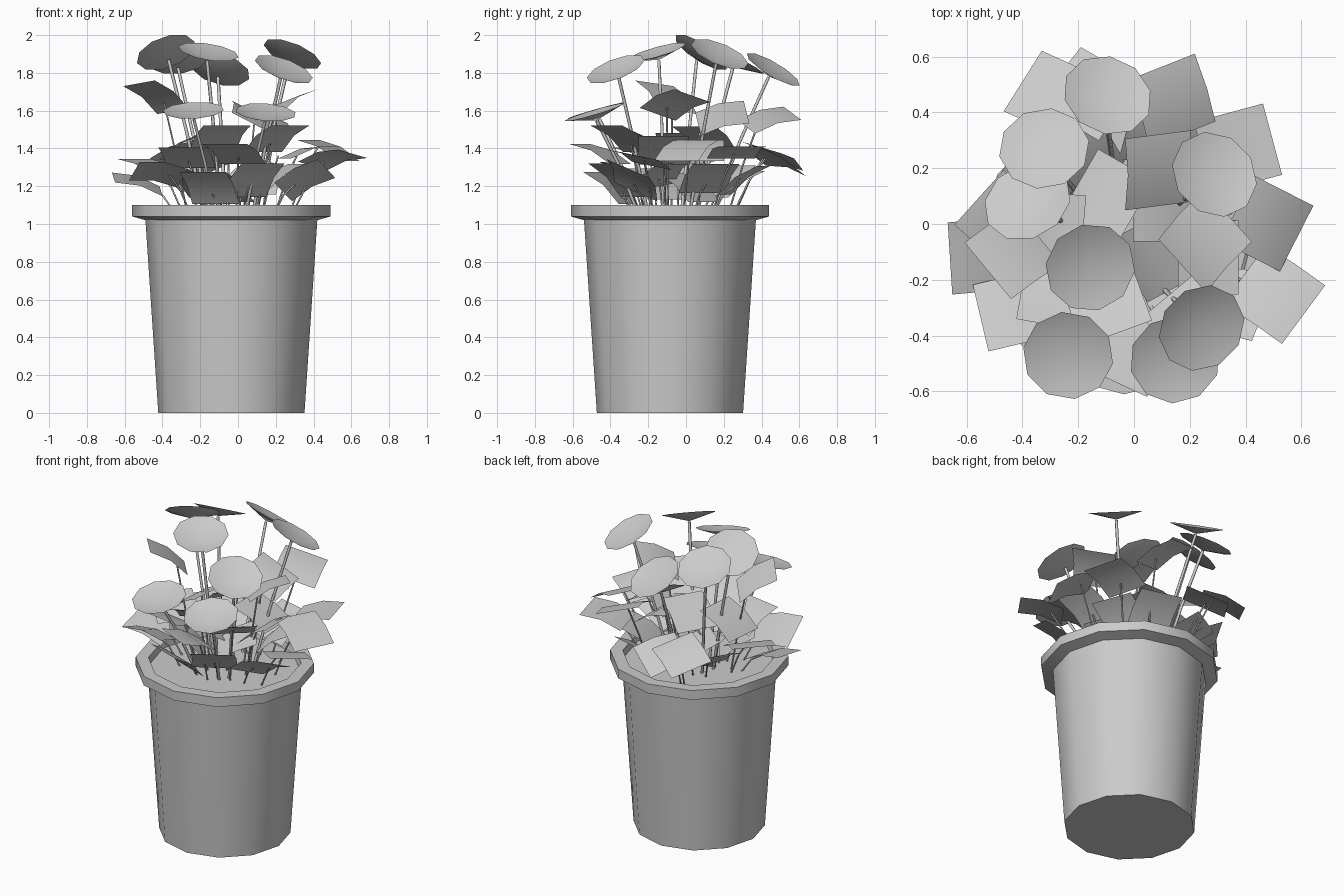
import bpy
import bmesh
import math
from mathutils import Matrix, Vector

cube = bpy.data.objects.get("Cube")
if cube:
    bpy.data.objects.remove(cube)

SOIL = 1.06
POT_CENTRE = Vector((-0.035, -0.085, 0))

grey = bpy.data.materials.new("plain_grey")
grey.use_nodes = True
grey.diffuse_color = (0.6, 0.6, 0.6, 1)
grey.node_tree.nodes["Principled BSDF"].inputs["Base Color"].default_value = grey.diffuse_color


def add_object(name, bm):
    """Turn a bmesh into a smooth shaded object that keeps its sharp edges."""
    mesh = bpy.data.meshes.new(name)
    bm.to_mesh(mesh)
    bm.free()
    mesh.materials.append(grey)
    obj = bpy.data.objects.new(name, mesh)
    bpy.context.collection.objects.link(obj)
    bpy.ops.object.select_all(action="DESELECT")
    obj.select_set(True)
    bpy.context.view_layer.objects.active = obj
    bpy.ops.object.shade_smooth_by_angle(angle=math.radians(35))


def lathe(name, profile, sides):
    """Spin a radius and height profile around the pot axis."""
    bm = bmesh.new()
    verts = [bm.verts.new((r, 0, z)) for r, z in profile]
    edges = [bm.edges.new(pair) for pair in zip(verts, verts[1:])]
    bmesh.ops.spin(bm, geom=verts + edges, axis=(0, 0, 1), cent=(0, 0, 0),
                   angle=math.tau, steps=sides, use_merge=True)
    bmesh.ops.remove_doubles(bm, verts=bm.verts, dist=0.0005)
    bmesh.ops.recalc_face_normals(bm, faces=bm.faces)
    bmesh.ops.translate(bm, verts=bm.verts, vec=POT_CENTRE)
    add_object(name, bm)


def placed(position, yaw, tilt, roll=0):
    """Frame whose x axis points along yaw and rises by tilt; roll lifts its y side."""
    return (Matrix.Translation(position)
            @ Matrix.Rotation(math.radians(yaw), 4, "Z")
            @ Matrix.Rotation(math.radians(-tilt), 4, "Y")
            @ Matrix.Rotation(math.radians(roll), 4, "X"))


def add_stems(name, paths, radius):
    """Thin tubes that follow bent paths."""
    curve = bpy.data.curves.new(name, "CURVE")
    curve.dimensions = "3D"
    curve.bevel_depth = radius
    curve.bevel_resolution = 1
    for path in paths:
        spline = curve.splines.new("POLY")
        spline.points.add(len(path) - 1)
        for point, co in zip(spline.points, path):
            point.co = (*co, 1)
    curve.materials.append(grey)
    obj = bpy.data.objects.new(name, curve)
    bpy.context.collection.objects.link(obj)


def stem_path(end, pull):
    """Path from the soil, near the pot axis, out to the given end."""
    base = POT_CENTRE.lerp(Vector((end.x, end.y, 0)), pull)
    base.z = SOIL - 0.02
    return [base, base.lerp(end, 0.5) + Vector((0, 0, 0.03)), end]


def add_leaves(name, spots):
    """Square, slightly arched blades, each on a thin stalk."""
    bm = bmesh.new()
    stalks = []
    for x, y, z, yaw, rise, roll in spots:
        frame = placed((x, y, z), yaw, rise, roll)
        leaf = bmesh.ops.create_grid(bm, x_segments=2, y_segments=1, size=0.132)["verts"]
        for vert in leaf:
            vert.co.z = 0.01 - 1.2 * vert.co.x ** 2
        bmesh.ops.transform(bm, verts=leaf, matrix=frame)
        stalks.append(stem_path(frame @ Vector((-0.06, 0, -0.005)), 0.65))
    add_object(name, bm)
    add_stems(name + "_stalks", stalks, 0.005)


# Pot with lipped rim, and the soil inside it
lathe("pot", [(0, 0), (0.387, 0), (0.455, 1.02), (0.525, 1.04), (0.525, 1.1),
              (0.45, 1.1), (0.435, SOIL - 0.03)], 12)
lathe("soil", [(0.44, SOIL), (0, SOIL)], 12)

# Flowers: x, y, z, direction they face, lean
flowers = [
    (-0.10, 0.45, 1.8, 65, 33), (-0.32, 0.26, 1.85, 100, 28),
    (-0.375, 0.07, 1.89, 120, 36), (-0.16, -0.15, 1.89, -60, 18),
    (-0.235, -0.465, 1.58, -100, 16), (0.145, -0.48, 1.57, -75, 17),
    (0.235, -0.365, 1.8, -45, 28), (0.28, 0.17, 1.88, 45, 30),
]
bm = bmesh.new()
flower_stems = []
for x, y, z, yaw, lean in flowers:
    frame = placed((x, y, z), yaw, -lean)
    # Shallow open cone whose point meets the stem
    bmesh.ops.create_cone(bm, cap_ends=False, segments=10, radius1=0, radius2=0.163,
                          depth=0.045, matrix=frame)
    flower_stems.append(stem_path(frame @ Vector((0, 0, -0.026)), 0.42))
bmesh.ops.remove_doubles(bm, verts=bm.verts, dist=0.0005)
add_object("flower_heads", bm)
add_stems("flower_stems", flower_stems, 0.009)

# Leaves: x, y, z, direction they point, rise, roll
add_leaves("outer_leaves", [
    (0.14, 0.44, 1.56, 107, 16, 16), (0.37, 0.27, 1.39, 15, 14, 0),
    (0.48, 0, 1.4, -27, -25, 0), (0.5, -0.25, 1.35, -34, 14, -10),
    (-0.43, -0.1, 1.68, 215, 34, 8), (-0.42, -0.31, 1.27, 190, 8, 22),
    (-0.53, -0.11, 1.22, 187, 16, -12), (-0.46, 0.01, 1.31, 138, 20, 0),
    (-0.29, 0.46, 1.37, 153, -20, 15), (-0.16, 0.47, 1.34, 55, -12, -22),
    (-0.02, -0.45, 1.38, 245, 24, 0), (0.35, -0.28, 1.24, -10, 28, -25),
])
add_leaves("inner_leaves", [
    (0.25, -0.06, 1.64, 48, 22, -16), (0.09, 0.19, 1.57, 90, 14, 28),
    (-0.1, 0.1, 1.46, 150, -30, 0), (-0.27, -0.24, 1.36, 260, 24, 0),
    (-0.1, -0.28, 1.46, -70, 32, 0), (0.2, -0.33, 1.46, -50, 32, 0),
    (-0.15, -0.4, 1.2, -110, 40, 0), (0.08, -0.36, 1.24, -60, 42, 0),
    (0.07, -0.12, 1.27, 30, 30, 10), (-0.2, 0.25, 1.22, 120, 32, 0),
    (0.2, 0.12, 1.25, 20, 35, 0), (-0.3, -0.02, 1.42, 175, -32, 0),
    (0.1, 0.3, 1.24, 75, 35, 0), (-0.33, 0.2, 1.25, 150, 32, 0),
    (-0.08, 0.02, 1.2, 230, 35, 0), (0.26, -0.12, 1.4, 0, 35, 0),
    (-0.25, -0.15, 1.22, 215, 38, 0), (0.12, 0.07, 1.4, 0, -25, 0),
])
